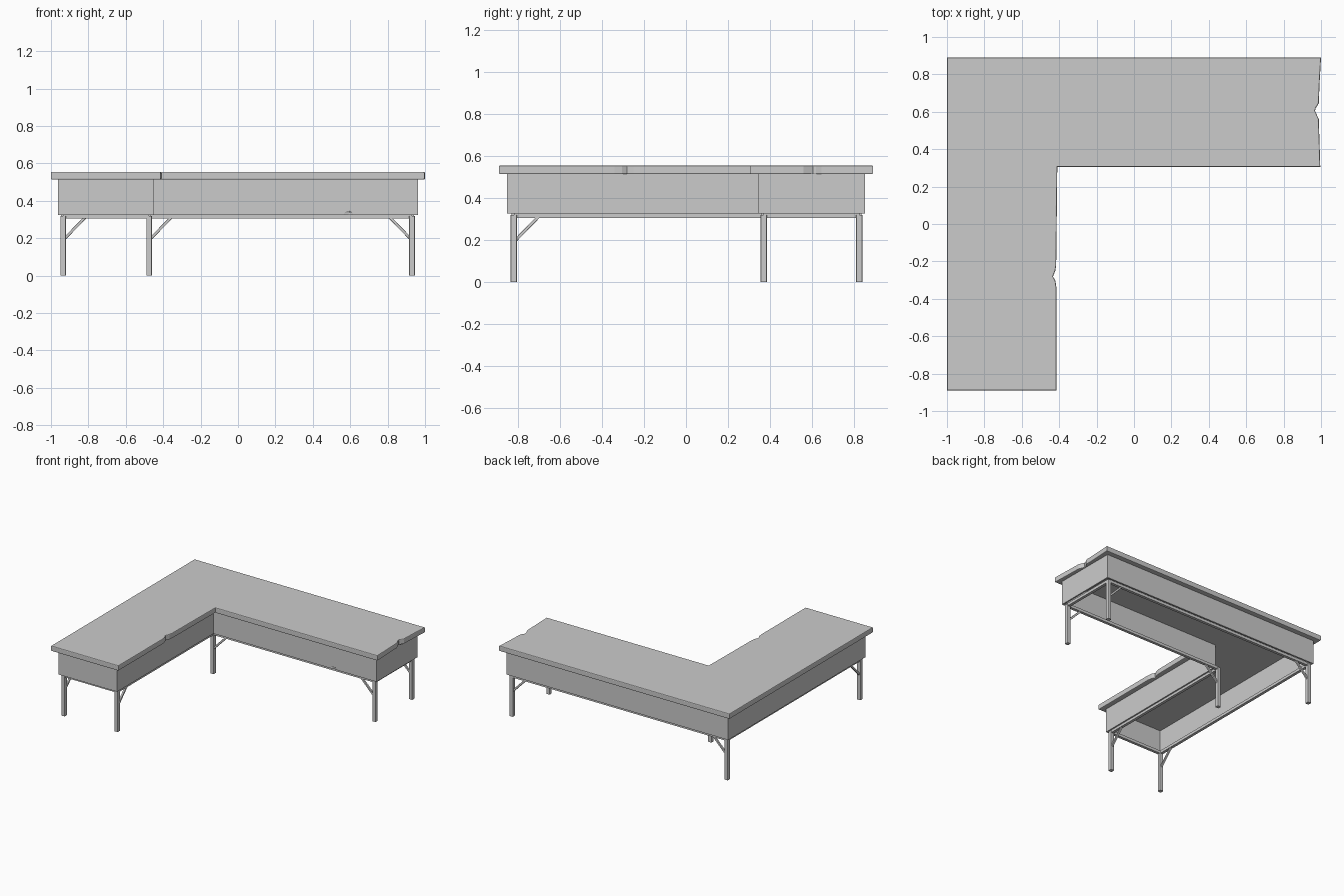
import bpy, bmesh
from mathutils import Vector, Matrix

if "Cube" in bpy.data.objects:
    bpy.data.objects.remove(bpy.data.objects["Cube"])


def finish(name, bm):
    bmesh.ops.recalc_face_normals(bm, faces=bm.faces)
    me = bpy.data.meshes.new(name)
    bm.to_mesh(me)
    bm.free()
    ob = bpy.data.objects.new(name, me)
    bpy.context.collection.objects.link(ob)
    return ob


def l_outline(o):
    # L-shaped plan, inset by o
    return [(-1 + o, -.89 + o), (-.415 - o, -.89 + o), (-.415 - o, .305 + o),
            (1 - o, .305 + o), (1 - o, .89 - o), (-1 + o, .89 - o)]


def bar(name, a, b, w, bevel):
    # square bar from a to b
    a, b = Vector(a), Vector(b)
    d = b - a
    rot = d.to_track_quat('Z', 'Y').to_matrix().to_4x4()
    bm = bmesh.new()
    bmesh.ops.create_cube(bm, size=1, matrix=Matrix.Translation((a + b) / 2) @ rot
                          @ Matrix.Diagonal((w, w, d.length, 1)))
    if bevel:
        long_edges = [e for e in bm.edges
                      if abs((e.verts[0].co - e.verts[1].co).length - d.length) < 1e-4]
        bmesh.ops.bevel(bm, geom=long_edges, offset=bevel, segments=2, profile=.5, affect='EDGES')
    return finish(name, bm)


# Worktop slab with worn chips in two edges
pts = [(-1, -.89), (-.415, -.89), (-.415, -.34), (-.42, -.305), (-.433, -.28), (-.421, -.25),
       (-.416, -.22), (-.41, .305), (.996, .305), (.988, .56), (.968, .605), (.972, .62),
       (.988, .645), (.992, .75), (1, .89), (-1, .89)]
bm = bmesh.new()
base = bm.faces.new([bm.verts.new((x, y, .513)) for x, y in pts])
ext = bmesh.ops.extrude_face_region(bm, geom=[base], use_keep_orig=True)
bmesh.ops.translate(bm, vec=(0, 0, .042),
                    verts=[v for v in ext['geom'] if isinstance(v, bmesh.types.BMVert)])
rim = [e for e in bm.edges if abs(e.verts[0].co.z - e.verts[1].co.z) < 1e-5]
bmesh.ops.bevel(bm, geom=rim, offset=.006, segments=2, profile=.5, affect='EDGES')
finish("worktop", bm)

# Hollow apron wall, open underneath
bm = bmesh.new()
loops = []
for o, z in ((.038, .325), (.038, .515), (.05, .515), (.05, .325)):
    loops.append([bm.verts.new((x, y, z)) for x, y in l_outline(o)])
for k in range(4):
    p, q = loops[k], loops[(k + 1) % 4]
    for i in range(6):
        j = (i + 1) % 6
        bm.faces.new((p[i], p[j], q[j], q[i]))
apron = finish("apron", bm)

# Small chip out of the apron's lower edge
bm = bmesh.new()
bmesh.ops.create_icosphere(bm, subdivisions=1, radius=1,
                           matrix=Matrix.Translation((.59, .341, .327)) @ Matrix.Diagonal((.03, .009, .022, 1)))
cutter = finish("apron_chip_cutter", bm)
cutter.hide_render = True
cutter.hide_set(True)
mod = apron.modifiers.new("chip", 'BOOLEAN')
mod.operation = 'DIFFERENCE'
mod.solver = 'EXACT'
mod.object = cutter

# Legs, with the direction in which each one is braced
legs = {
    "front_left": (-.935, -.82, 0, 1), "front_right": (-.475, -.82, 0, 1),
    "inner_corner": (-.475, .37, 1, 0), "right_front": (.93, .37, -1, 0),
    "right_back": (.93, .825, -1, 0), "back_corner": (-.935, .825, 1, 0),
}
for n, (x, y, dx, dy) in legs.items():
    bar(n + "_leg", (x, y, 0), (x, y, .32), .03, .005)
    bar(n + "_brace", (x + dx * .005, y + dy * .005, .195),
        (x + dx * .12, y + dy * .12, .313), .015, .003)

# Rails linking the leg tops round the L
order = list(legs.values())
for i, a in enumerate(order):
    b = order[(i + 1) % len(order)]
    bar(f"rail_{i + 1}", (a[0], a[1], .316), (b[0], b[1], .316), .022, 0)
